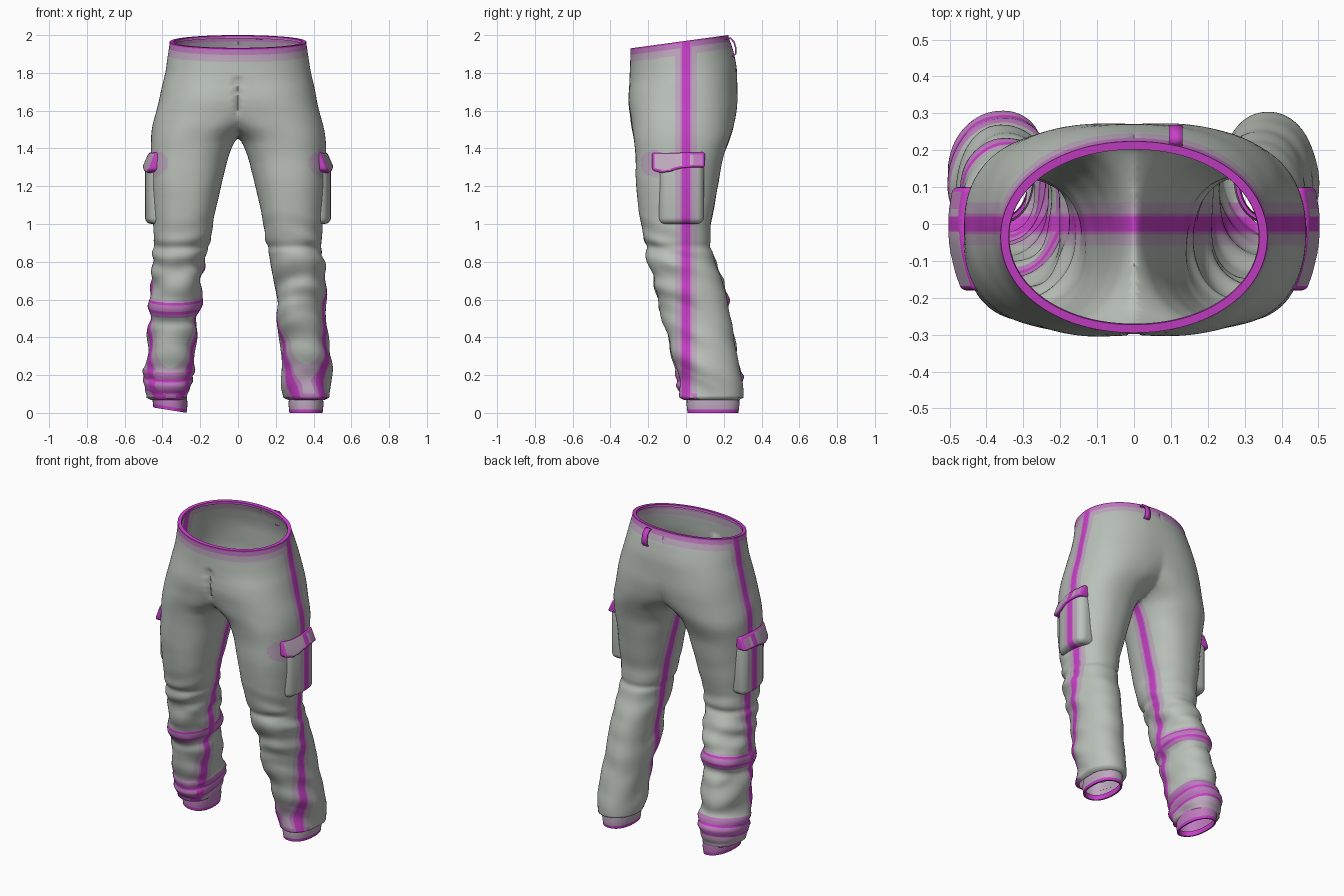
import bpy, bmesh, math
from mathutils import Vector, noise

cube = bpy.data.objects.get("Cube")
if cube:
    bpy.data.objects.remove(cube)

# Flat colours, from plain cloth to the strongest trim
COLOURS = [("grey_cloth", (.49, .53, .49)), ("pale_lilac", (.51, .39, .51)),
           ("lilac", (.52, .20, .52)), ("magenta", (.58, .05, .58))]
GREY, PALE, LILAC, MAGENTA = range(len(COLOURS))
MATERIALS = []
for name, rgb in COLOURS:
    mat = bpy.data.materials.new(name)
    mat.use_nodes = True
    mat.diffuse_color = (*rgb, 1)
    mat.node_tree.nodes["Principled BSDF"].inputs["Base Color"].default_value = (*rgb, 1)
    MATERIALS.append(mat)

# Silhouette of one half: height, inner x, outer x, front y, back y
KEYS = [(1.965, -.36, .36, -.295, .22), (1.9, -.37, .37, -.295, .245),
        (1.8, -.36, .385, -.3, .27), (1.65, -.26, .42, -.305, .275),
        (1.53, -.13, .45, -.29, .255), (1.46, .01, .46, -.275, .235),
        (1.35, .055, .465, -.265, .195), (1.2, .09, .46, -.265, .17),
        (1.0, .135, .45, -.24, .13), (.9, .15, .445, -.21, .13),
        (.8, .175, .45, -.2, .16), (.6, .2, .46, -.155, .22),
        (.4, .215, .48, -.095, .255), (.2, .24, .49, -.05, .29),
        (.08, .24, .49, -.033, .305)]
SIDES = 96
TILT = .136
WAIST, HEM = KEYS[0][0], KEYS[-1][0]
# The right leg's straps rise towards the back
STRAP_RISE, STRAP_PIVOT = .15, -.1


def ramp(a, b, v):
    t = min(1, max(0, (v - a) / (b - a)))
    return t * t * (3 - 2 * t)


def bump(v, centre, width):
    return math.exp(-((v - centre) / width) ** 2)


def strap_height(y, z):
    return z - STRAP_RISE * (y - STRAP_PIVOT)


def linear(z):
    z = min(WAIST, max(HEM, z))
    for hi, lo in zip(KEYS, KEYS[1:]):
        if z >= lo[0]:
            t = (z - lo[0]) / (hi[0] - lo[0])
            return [b + (a - b) * t for a, b in zip(hi[1:], lo[1:])]


def section(z):
    samples = [linear(z + d) for d in (-.03, -.01, .01, .03)]
    return [sum(col) / len(col) for col in zip(*samples)]


def oval(cx, cy, rx, ry, power=.88):
    for i in range(SIDES):
        a = math.tau * i / SIDES
        c, s = math.cos(a), math.sin(a)
        yield (cx + rx * math.copysign(abs(c) ** power, c),
               cy + ry * math.copysign(abs(s) ** power, s), c, s)


def folds(x, y, z, s, side):
    """Cloth wrinkles: faint on the thighs, slanting and deep below the knees."""
    low = 1 - ramp(.8, 1.05, z)
    calm = 1 - .75 * ramp(-.3, .5, s) if side > 0 else .8
    p = Vector((x * side * 5, y * 4, z * 9 + y * 4))
    d = .006 * noise.noise(p * .7) * (1 - ramp(1.75, 1.88, z))
    d += .026 * low * calm * noise.noise(p)
    d += .007 * calm * bump(z, .78, .17) * math.sin(z * 52 + y * 14 * side + 4 * noise.noise(p * .5))
    d -= .008 * bump(z, .88, .02)
    if side < 0:
        h = strap_height(y, z)
        d += .012 * (bump(h, .55, .035) + bump(h, .19, .025) + bump(h, .135, .02))
        d -= .012 * (bump(h, .48, .03) + 1.5 * bump(z, .085, .025))
    return d * min(1, max(0, x) / .08)


def leg_ring(z, side, shrink=0):
    xi, xo, yf, yb = section(z)
    power = .87 + .1 * ramp(1.7, 1.95, z) + .06 * (1 - ramp(.5, 1.1, z))
    points = []
    for x, y, c, s in oval((xi + xo) / 2, (yf + yb) / 2, (xo - xi) / 2 - shrink,
                           (yb - yf) / 2 - shrink, power):
        d = folds(x, y, z, s, side)
        x, y = max(0, x + c * d), y + s * d
        lift = TILT * (y + .035) * ramp(1.55, 1.9, z)
        points.append((side * x, y, z + lift))
    return points


def loft(bm, rings):
    rows = [[bm.verts.new(p) for p in ring] for ring in rings]
    for a, b in zip(rows, rows[1:]):
        for i in range(SIDES):
            j = (i + 1) % SIDES
            bm.faces.new((a[i], a[j], b[j], b[i]))


def cut(bm, normal, point):
    bmesh.ops.bisect_plane(bm, geom=bm.verts[:] + bm.edges[:] + bm.faces[:],
                           dist=1e-5, plane_co=point, plane_no=normal)


SEAM = ((.058, PALE), (.029, LILAC), (.02, MAGENTA))


def seam_cuts(bm):
    for w, _ in SEAM:
        cut(bm, (0, 1, 0), (0, w, 0))
        cut(bm, (0, 1, 0), (0, -w, 0))


def seam_colour(c):
    return max([GREY] + [col for w, col in SEAM if abs(c.y) < w])


def finish(name, bm, rule, angle=60):
    bmesh.ops.recalc_face_normals(bm, faces=bm.faces)
    for f in bm.faces:
        f.material_index = rule(f.calc_center_median())
    mesh = bpy.data.meshes.new(name)
    bm.to_mesh(mesh)
    bm.free()
    for mat in MATERIALS:
        mesh.materials.append(mat)
    ob = bpy.data.objects.new(name, mesh)
    bpy.context.collection.objects.link(ob)
    bpy.ops.object.select_all(action="DESELECT")
    ob.select_set(True)
    bpy.context.view_layer.objects.active = ob
    bpy.ops.object.shade_smooth_by_angle(angle=math.radians(angle))
    return ob


# Trousers: two half shells joined along the middle, with turned-in edges
bm = bmesh.new()
STEPS = 165
for side in (1, -1):
    rings = [leg_ring(WAIST - .015, side, .025), leg_ring(WAIST, side, .022)]
    rings += [leg_ring(WAIST + (HEM - WAIST) * i / STEPS, side) for i in range(STEPS + 1)]
    rings.append([(x, y, z - .012) for x, y, z in leg_ring(HEM, side, .025)])
    loft(bm, rings)
inner = [f for f in bm.faces if all(abs(v.co.x) < 1e-6 for v in f.verts)]
bmesh.ops.delete(bm, geom=inner, context="FACES")
bmesh.ops.delete(bm, geom=[v for v in bm.verts if not v.link_faces], context="VERTS")
bmesh.ops.remove_doubles(bm, verts=bm.verts, dist=1e-4)
for _ in range(6):
    soft = [v for v in bm.verts if abs(v.co.x) < .1 and 1.3 < v.co.z < 1.91]
    bmesh.ops.smooth_vert(bm, verts=soft, factor=.5, use_axis_x=True,
                          use_axis_y=True, use_axis_z=True)
# Fly crease
for v in bm.verts:
    if v.co.y < 0:
        fade = ramp(1.56, 1.62, v.co.z) * (1 - ramp(1.76, 1.79, v.co.z))
        v.co.y += .018 * max(0, 1 - abs(v.co.x) / .018) * fade
seam_cuts(bm)
WAIST_BANDS = ((1.957, MAGENTA), (1.93, LILAC), (1.893, PALE))
for h, _ in WAIST_BANDS:
    cut(bm, (0, -TILT, 1), (0, -.035, h))
# Straps on the right leg: bottom, top, colour
STRAPS = ((.505, .525, LILAC), (.525, .54, MAGENTA), (.54, .575, LILAC),
          (.575, .588, MAGENTA), (.588, .605, PALE), (.168, .208, LILAC),
          (.153, .168, MAGENTA), (.108, .153, LILAC), (.093, .108, MAGENTA), (0, .093, PALE))
for h in {h for strap in STRAPS for h in strap[:2]}:
    cut(bm, (0, -STRAP_RISE, 1), (0, STRAP_PIVOT, h))


def cloth_colour(c):
    h = c.z - TILT * (c.y + .035)
    found = [seam_colour(c)]
    found += [col for low, col in WAIST_BANDS if h > low]
    if c.x < 0:
        found += [col for low, high, col in STRAPS if low < strap_height(c.y, c.z) < high]
    elif c.z < .1 and c.y < .06:
        found.append(LILAC)
    if abs(c.x) > .3 and math.hypot(c.y + .17, c.z - 1.32) < .07:
        found.append(PALE)
    return max(found)


finish("trousers", bm, cloth_colour, 75)


def block(x, y, z, bevel):
    """Rounded box between the given pairs of limits."""
    bm = bmesh.new()
    bmesh.ops.create_cube(bm, size=1)
    for v in bm.verts:
        v.co = [lo + (hi - lo) * (k + .5) for k, (lo, hi) in zip(v.co, (x, y, z))]
    bmesh.ops.bevel(bm, geom=bm.edges[:], offset=bevel, segments=4,
                    profile=.5, affect="EDGES")
    return bm


def flap_colour(c):
    sag = .03 * bump(c.y, -.12, .07)
    if not -.168 < c.y < .088 or not 1.314 - sag < c.z < 1.37 or abs(c.y) < .02:
        return MAGENTA
    return LILAC if c.y > .04 else PALE


for side, label in ((1, "left"), (-1, "right")):
    # Cargo pocket, hugging the thigh
    bm = block((.38, .493), (-.145, .095), (1, 1.35), .035)
    seam_cuts(bm)
    for v in bm.verts:
        v.co.x -= 1.6 * (v.co.y + .005) ** 2
        v.co.x *= side
    finish(label + "_cargo_pocket", bm, seam_colour)

    # Pocket flap, leaning out and dipping towards the front
    bm = block((.41, .472), (-.18, .1), (1.3, 1.38), .012)
    for y in (-.165, -.13, -.08, -.05, -.02, .02, .04, .085):
        cut(bm, (0, 1, 0), (0, y, 0))
    for z in (1.318, 1.368):
        cut(bm, (0, 0, 1), (0, 0, z))
    for v in bm.verts:
        down = (1.38 - v.co.z) / .08
        v.co.z -= .03 * down * bump(v.co.y, -.12, .07)
        v.co.x += .036 * down - 1.2 * (v.co.y + .005) ** 2
        v.co.x *= side
    finish(label + "_pocket_flap", bm, flap_colour)

    # Ankle cuff, open below with a turned-in rim; the right one rises outwards
    bm = bmesh.new()
    profile = ((.12, -.004), (.075, 0), (.045, .003), (.018, 0), (0, -.002),
               (0, -.012), (.03, -.016))
    rise = 0 if side > 0 else .16
    loft(bm, [[(side * x, y, z + rise * max(0, x - .27)) for x, y, *_ in oval(.36, .143, .09 + g, .137 + g)]
              for z, g in profile])
    finish(label + "_cuff", bm, lambda c: MAGENTA if c.z - rise * (abs(c.x) - .27) < .018
           else PALE if c.x > 0 else LILAC)

# Belt loop at the back of the waist
bm = bmesh.new()
path = ((.212, 1.985), (.235, 1.988), (.258, 1.965), (.268, 1.93), (.266, 1.9), (.25, 1.882))
rows = [[bm.verts.new((x, y, z)) for x in (.095, .132)] for y, z in path]
for a, b in zip(rows, rows[1:]):
    bm.faces.new((a[0], a[1], b[1], b[0]))
loop = finish("belt_loop", bm, lambda c: MAGENTA)
loop.modifiers.new("thickness", "SOLIDIFY").thickness = .008
